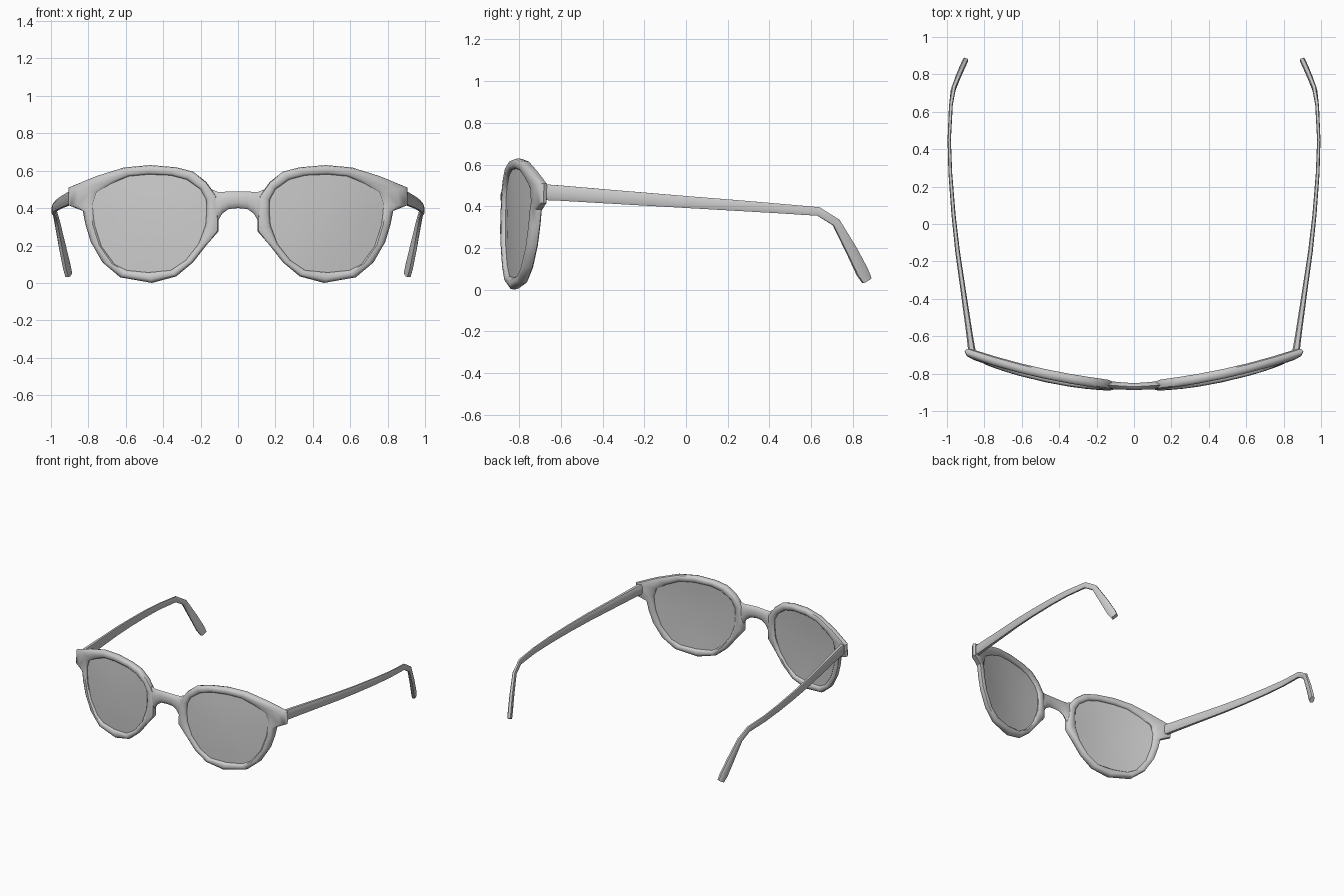
import bpy, bmesh, math
from mathutils import Vector

if "Cube" in bpy.data.objects:
    bpy.data.objects.remove(bpy.data.objects["Cube"])


def front_y(x, z):
    """Wrap-around curve of the front, with a slight tilt."""
    return -0.868 + 0.05 * x + 0.173 * x * x + 0.03 * (z - 0.5)


def loft(name, rings, closed=False, caps=(False, False), angle=50):
    """Skin a list of equal-length rings and mirror the result across x."""
    bm = bmesh.new()
    vs = [[bm.verts.new(p) for p in r] for r in rings]
    n, m = len(vs), len(vs[0])
    for i in range(n if closed else n - 1):
        a, b = vs[i], vs[(i + 1) % n]
        for j in range(m):
            k = (j + 1) % m
            bm.faces.new((a[j], a[k], b[k], b[j]))
    if caps[0]:
        bm.faces.new(vs[0])
    if caps[1]:
        bm.faces.new(vs[-1])
    bmesh.ops.recalc_face_normals(bm, faces=bm.faces)
    me = bpy.data.meshes.new(name)
    bm.to_mesh(me)
    bm.free()
    ob = bpy.data.objects.new(name, me)
    bpy.context.collection.objects.link(ob)
    bpy.ops.object.select_all(action='DESELECT')
    ob.select_set(True)
    bpy.context.view_layer.objects.active = ob
    bpy.ops.object.shade_smooth_by_angle(angle=math.radians(angle))
    ob.modifiers.new("mirror", 'MIRROR')
    return ob


# Lens opening and outer rim outline (x, z), paired point by point
inner = [(.17, .445), (.2, .5), (.275, .553), (.36, .575), (.48, .58),
         (.585, .57), (.68, .53), (.757, .484), (.778, .42), (.775, .37),
         (.767, .31), (.73, .195), (.66, .10), (.595, .067), (.48, .056),
         (.36, .067), (.28, .12), (.21, .21), (.173, .31), (.168, .38)]
outer = [(.115, .465), (.17, .54), (.24, .595), (.33, .618), (.47, .63),
         (.61, .617), (.76, .57), (.905, .51), (.905, .415), (.83, .385),
         (.815, .31), (.788, .22), (.725, .11), (.63, .03), (.46, 0),
         (.33, .035), (.24, .11), (.17, .2), (.105, .275), (.105, .335)]

# Rims with end pieces: rounded section swept between the two outlines
section = [(0, -.55), (.2, -.95), (.65, -1), (.92, -.7), (1, 0),
           (.92, .7), (.65, 1), (.2, .95), (0, .55)]
rings = []
for (ix, iz), (ox, oz) in zip(inner, outer):
    ring = []
    for t, d in section:
        x, z = ix + (ox - ix) * t, iz + (oz - iz) * t
        ring.append((x, front_y(x, z) + d * .026, z))
    rings.append(ring)
loft("rim", rings, closed=True)

# Lenses: concentric rings, front and back skins, edge buried in the rim
cx, cz = .475, .325


def lens_ring(s, off):
    pts = []
    for ix, iz in inner:
        x, z = cx + (ix - cx) * s, cz + (iz - cz) * s
        pts.append((x, front_y(x, z) - .008 * (1 - s * s) + off, z))
    return pts


scales = [.1, .4, .7, 1.02]
loft("lens", [lens_ring(s, -.006) for s in scales] +
     [lens_ring(s, .006) for s in reversed(scales)], caps=(True, True))

# Bridge: x, bottom z, top z, half depth
rings = []
for x, lo, hi, d in [(0, .40, .49, .02), (.05, .395, .488, .02),
                     (.085, .37, .487, .021), (.108, .33, .487, .022),
                     (.14, .31, .5, .018)]:
    c, h = (lo + hi) / 2, (hi - lo) / 2
    ring = []
    for i in range(10):
        a = 2 * math.pi * i / 10 + math.pi / 2
        z = c + h * math.sin(a)
        ring.append((x, front_y(x, c) + d * math.cos(a), z))
    rings.append(ring)
loft("bridge", rings, caps=(False, True))

# Temple arms: x, y, z, height, width along the arm, bending down at the ear
arm = [(.865, -.69, .468, .076, .040), (.878, -.60, .463, .073, .034),
       (.914, -.35, .445, .066, .028), (.943, -.15, .431, .061, .025),
       (.965, .05, .417, .056, .022), (.982, .27, .402, .051, .020),
       (.988, .45, .389, .046, .018), (.979, .635, .375, .042, .020),
       (.966, .72, .322, .040, .024), (.937, .795, .185, .054, .028),
       (.915, .845, .085, .060, .030), (.905, .867, .043, .048, .030)]
profile = [(-.5, -.3), (-.3, -.5), (.3, -.5), (.5, -.3),
           (.5, .3), (.3, .5), (-.3, .5), (-.5, .3)]
rings = []
for i, (x, y, z, h, w) in enumerate(arm):
    a, b = arm[max(i - 1, 0)], arm[min(i + 1, len(arm) - 1)]
    tan = Vector((b[0] - a[0], b[1] - a[1], b[2] - a[2])).normalized()
    side = tan.cross(Vector((0, 0, 1))).normalized()
    up = side.cross(tan)
    rings.append([Vector((x, y, z)) + side * (u * w) + up * (v * h)
                  for u, v in profile])
loft("temple_arm", rings, caps=(True, True))
